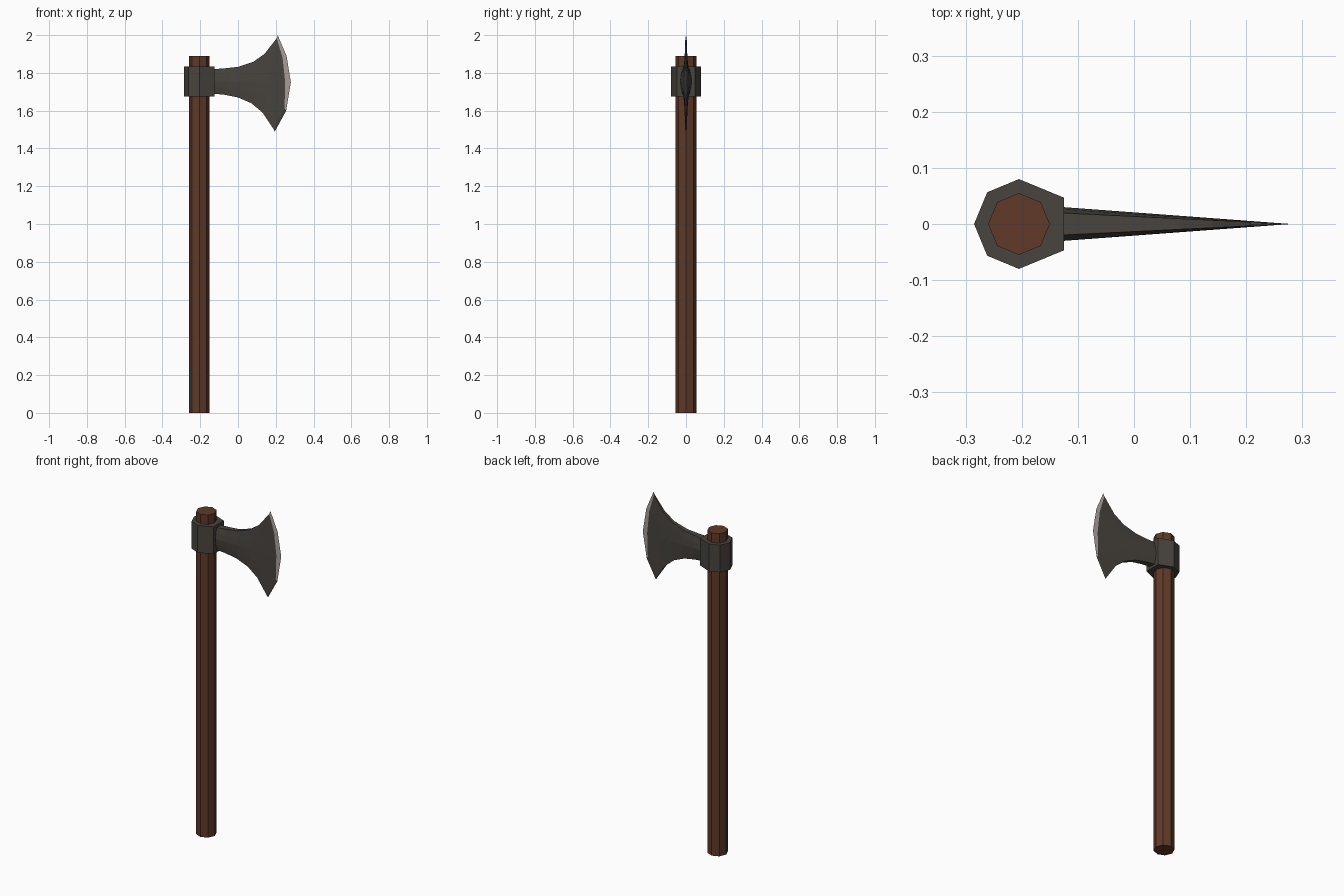
import bpy, bmesh, math

if "Cube" in bpy.data.objects:
    bpy.data.objects.remove(bpy.data.objects["Cube"])


def material(name, rgb):
    m = bpy.data.materials.new(name)
    m.diffuse_color = (*rgb, 1)
    m.use_nodes = True
    m.node_tree.nodes["Principled BSDF"].inputs["Base Color"].default_value = m.diffuse_color
    return m


WOOD = material("brown wood", (0.115, 0.042, 0.021))
IRON = material("dark iron", (0.065, 0.058, 0.049))
STEEL = material("bright steel", (0.40, 0.35, 0.33))
STAIN = material("grey stain", (0.05, 0.058, 0.062))
CX = -0.205


def build(name, rings, mats, rule=None):
    """Skin a list of equal closed rings, cap both ends; rule(ring, side) picks the material."""
    bm = bmesh.new()
    vs = [[bm.verts.new(p) for p in ring] for ring in rings]
    n = len(rings[0])
    for i in range(len(vs) - 1):
        for k in range(n):
            j = (k + 1) % n
            f = bm.faces.new((vs[i][k], vs[i][j], vs[i + 1][j], vs[i + 1][k]))
            if rule:
                f.material_index = rule(i, k)
    bm.faces.new(vs[0][::-1])
    bm.faces.new(vs[-1])
    bmesh.ops.remove_doubles(bm, verts=bm.verts, dist=0.00005)
    bmesh.ops.recalc_face_normals(bm, faces=bm.faces)
    me = bpy.data.meshes.new(name)
    bm.to_mesh(me)
    bm.free()
    for m in mats:
        me.materials.append(m)
    ob = bpy.data.objects.new(name, me)
    bpy.context.collection.objects.link(ob)
    return ob


def octagon(r):
    return [(CX + r * math.cos(k * math.pi / 4), r * math.sin(k * math.pi / 4)) for k in range(8)]


# Handle: octagonal pole with one small stained facet near the foot
build("handle", [[(x, y, z) for x, y in octagon(0.055)] for z in (0, 0.02, 0.25, 1.89)],
      [WOOD, STAIN], lambda i, k: int(i == 1 and k == 4))

# Collar: octagon squared off on the blade side
outline = octagon(0.08)[2:7] + [(-0.125, -0.047), (-0.125, 0.047)]
build("collar", [[(x, y, z) for x, y in outline] for z in (1.675, 1.835)], [IRON])

# Blade: stations from the collar out, each with top and bottom profile points
top = [(-0.13, 1.82), (-0.07, 1.824), (0.0, 1.832), (0.08, 1.858), (0.14, 1.90)]
bottom = [(-0.13, 1.69), (-0.07, 1.684), (0.0, 1.67), (0.07, 1.64), (0.13, 1.59)]
columns = []
for i, ((x0, z0), (x1, z1)) in enumerate(zip(top, bottom)):
    col = []
    for t in (0, 0.25, 0.5, 0.75, 1):
        bulge = 0.008 * i * (t * (1 - t) * 4)
        col.append((x0 + (x1 - x0) * t + bulge, z0 + (z1 - z0) * t))
    columns.append(col)
columns.append([(0.205, 1.983), (0.236, 1.88), (0.25, 1.75), (0.246, 1.61), (0.190, 1.50)])
columns.append([(0.21, 2.0), (0.257, 1.89), (0.28, 1.75), (0.255, 1.60), (0.195, 1.49)])

rings = []
for i, col in enumerate(columns):
    half = []
    for (x, z), w in zip(col, (0.65, 0.87, 1, 0.87, 0.65)):
        y = 0.00003 if i == len(columns) - 1 else 0.03 * w * (0.28 - x) / 0.405
        half.append((x, y, z))
    rings.append(half + [(x, -y, z) for x, y, z in half[::-1]])

# Honed edge is bright on both sides except at the lowest corner
build("blade", rings, [IRON, STEEL],
      lambda i, k: int(i == len(rings) - 2 and k in (0, 1, 2, 6, 7, 8)))
